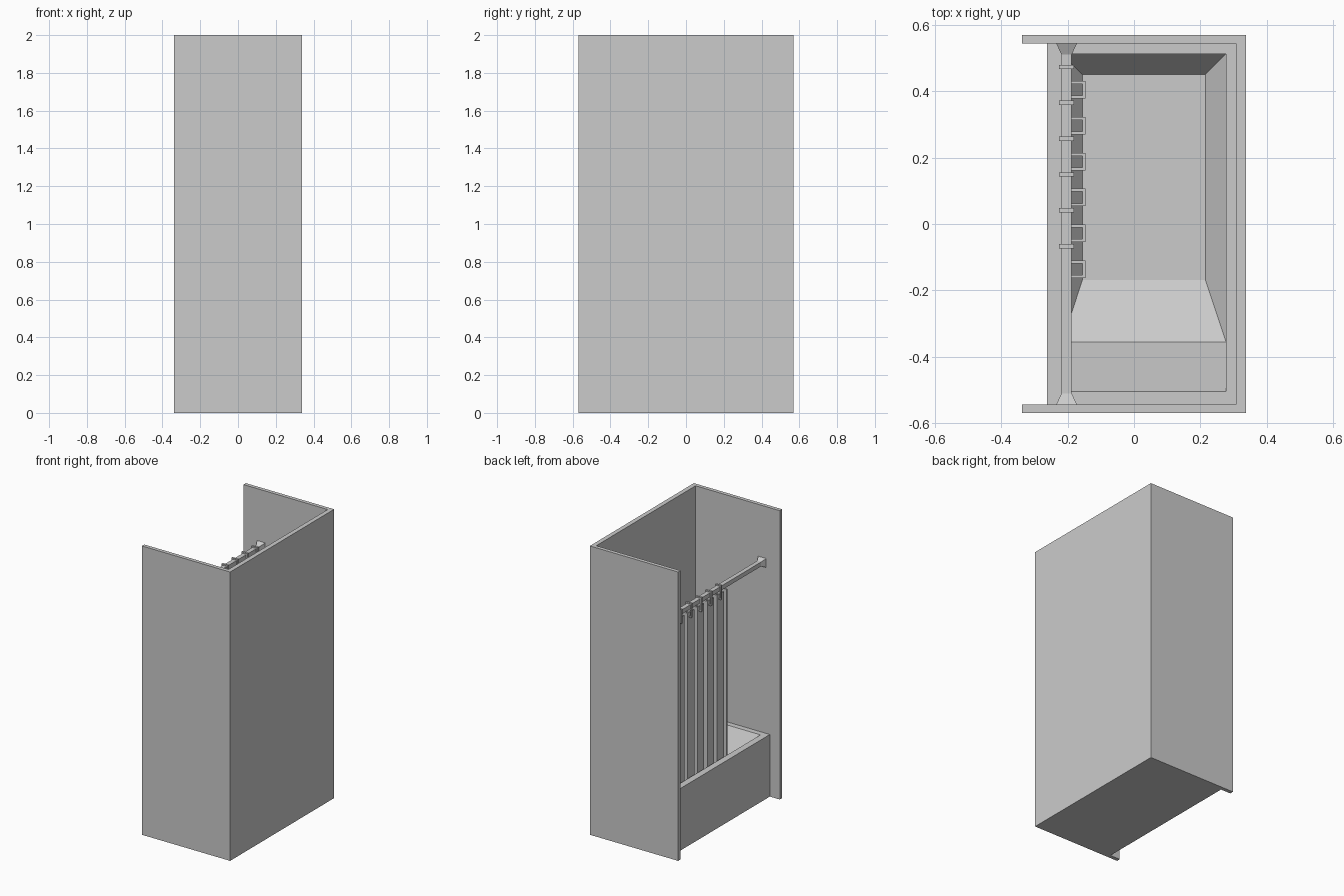
import bpy, bmesh

if "Cube" in bpy.data.objects:
    bpy.data.objects.remove(bpy.data.objects["Cube"])

def make(name, verts, faces):
    me = bpy.data.meshes.new(name)
    me.from_pydata(verts, [], faces)
    bm = bmesh.new()
    bm.from_mesh(me)
    bmesh.ops.recalc_face_normals(bm, faces=bm.faces)
    bm.to_mesh(me)
    bm.free()
    ob = bpy.data.objects.new(name, me)
    bpy.context.collection.objects.link(ob)
    return ob

def loft(name, rings, closed=False):
    """Skin a list of 4-point rings; cap both ends, or join last to first."""
    verts = [p for r in rings for p in r]
    n, m = len(rings), 4
    faces = []
    for i in range(n if closed else n - 1):
        a, b = i * m, ((i + 1) % n) * m
        faces += [(a + k, a + (k + 1) % m, b + (k + 1) % m, b + k) for k in range(m)]
    if not closed:
        faces += [tuple(range(m)), tuple(range((n - 1) * m, n * m))]
    return make(name, verts, faces)

def rect(x0, x1, y0, y1, z):
    return [(x0, y0, z), (x1, y0, z), (x1, y1, z), (x0, y1, z)]

def prism(name, outline, z0, z1):
    n = len(outline)
    verts = [(x, y, z) for z in (z0, z1) for x, y in outline]
    faces = [(i, (i + 1) % n, n + (i + 1) % n, n + i) for i in range(n)]
    faces += [tuple(range(n)), tuple(range(n, 2 * n))]
    return make(name, verts, faces)

# Three walls as one U-shaped prism
X, Y, XI, YI = 0.338, 0.569, 0.307, 0.543
prism("surround_walls", [(-X, -Y), (X, -Y), (X, Y), (-X, Y),
                         (-X, YI), (XI, YI), (XI, -YI), (-X, -YI)], 0, 2)

# Tub: outer shell, rim, straight walls with reclined back end, bevelled floor
loft("bathtub", [
    rect(-0.262, XI, -YI, YI, 0),
    rect(-0.262, XI, -YI, YI, 0.43),
    rect(-0.217, 0.277, -0.505, 0.512, 0.43),
    rect(-0.217, 0.277, -0.355, 0.512, 0.17),
    rect(-0.155, 0.215, -0.168, 0.45, 0.09)])

# Square curtain rod with flared ends
RX, RZ = -0.203, 1.61
def rod_ring(y, r):
    return [(RX - r, y, RZ - r), (RX + r, y, RZ - r), (RX + r, y, RZ + r), (RX - r, y, RZ + r)]
loft("curtain_rod", [rod_ring(-YI, 0.031), rod_ring(-0.51, 0.015),
                     rod_ring(0.51, 0.015), rod_ring(YI, 0.031)])

# Curtain: square-wave sheet given thickness
STEP = 0.108
path = [(RX, 0.487)]
for i in range(6):
    c = 0.404 - STEP * i
    path += [(RX, c + 0.022), (-0.151, c + 0.022), (-0.151, c - 0.022), (RX, c - 0.022)]
n = len(path)
sheet = [(x, y, z) for z in (0.36, 1.568) for x, y in path]
curtain = make("shower_curtain", sheet, [(i, i + 1, n + i + 1, n + i) for i in range(n - 1)])
sol = curtain.modifiers.new("thickness", 'SOLIDIFY')
sol.thickness = 0.009
sol.offset = 0
sol.use_even_offset = True

# Rectangular rings hanging the curtain from the rod
x0, x1, z0, z1, t = -0.226, -0.18, 1.535, 1.635, 0.008
for i in range(6):
    y = 0.473 - STEP * i
    def frame(d, yy):
        return [(x0 + d, yy, z0 + d), (x1 - d, yy, z0 + d), (x1 - d, yy, z1 - d), (x0 + d, yy, z1 - d)]
    loft(f"curtain_ring_{i + 1}", [frame(0, y - 0.0065), frame(0, y + 0.0065),
                                   frame(t, y + 0.0065), frame(t, y - 0.0065)], closed=True)
